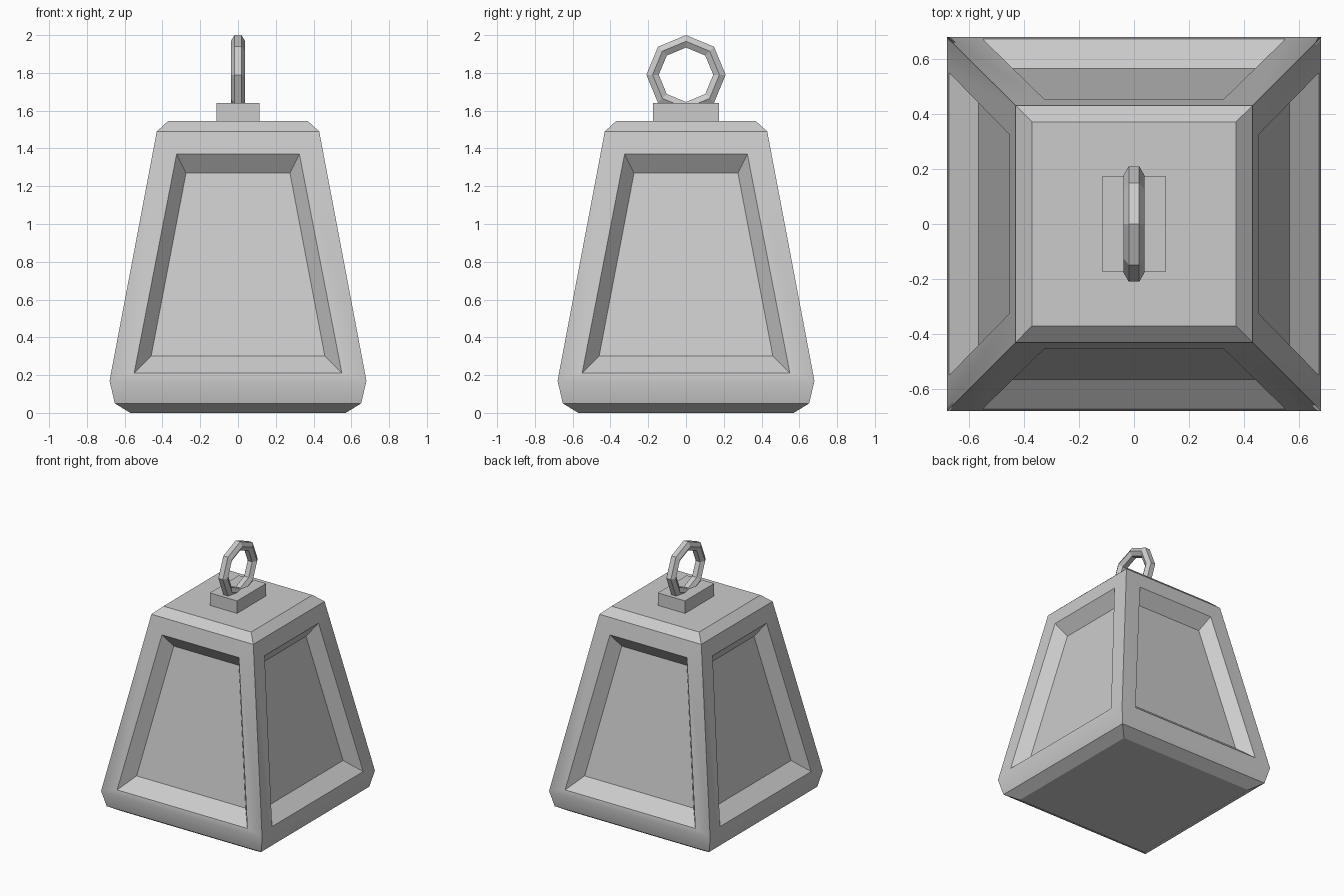
import bpy, bmesh
from math import cos, sin, pi
from mathutils import Matrix, Vector

if "Cube" in bpy.data.objects:
    bpy.data.objects.remove(bpy.data.objects["Cube"])


def finish(bm, name, smooth=False):
    bmesh.ops.remove_doubles(bm, verts=bm.verts, dist=1e-4)
    bmesh.ops.recalc_face_normals(bm, faces=bm.faces)
    mesh = bpy.data.meshes.new(name)
    bm.to_mesh(mesh)
    bm.free()
    ob = bpy.data.objects.new(name, mesh)
    bpy.context.collection.objects.link(ob)
    if smooth:
        bpy.ops.object.select_all(action='DESELECT')
        ob.select_set(True)
        bpy.context.view_layer.objects.active = ob
        bpy.ops.object.shade_smooth_by_angle(angle=pi / 6)
    return ob


# Tapered body: square profile as (half width, height), bottom to top
profile = [(0.57, 0.0), (0.652, 0.05), (0.68, 0.17), (0.43, 1.49), (0.37, 1.545)]
WALL = 2  # profile segment that carries the recessed panels
DEPTH = 0.09


def wall_y(z):
    (w0, z0), (w1, z1) = profile[WALL], profile[WALL + 1]
    return -(w0 + (w1 - w0) * (z - z0) / (z1 - z0))


def panel(w_bottom, z_bottom, w_top, z_top, depth):
    yb, yt = wall_y(z_bottom) + depth, wall_y(z_top) + depth
    return [Vector((-w_bottom, yb, z_bottom)), Vector((w_bottom, yb, z_bottom)),
            Vector((w_top, yt, z_top)), Vector((-w_top, yt, z_top))]


def side_faces():
    for i, ((w0, z0), (w1, z1)) in enumerate(zip(profile, profile[1:])):
        outline = [Vector((-w0, -w0, z0)), Vector((w0, -w0, z0)),
                   Vector((w1, -w1, z1)), Vector((-w1, -w1, z1))]
        if i != WALL:
            yield outline
            continue
        rim = panel(0.55, 0.21, 0.325, 1.37, 0)
        floor = panel(0.46, 0.30, 0.275, 1.27, DEPTH)
        for a, b in ((outline, rim), (rim, floor)):
            for k in range(4):
                n = (k + 1) % 4
                yield [a[k], a[n], b[n], b[k]]
        yield floor


bm = bmesh.new()
for side in range(4):
    rot = Matrix.Rotation(side * pi / 2, 3, 'Z')
    for face in side_faces():
        bm.faces.new([bm.verts.new(rot @ p) for p in face])
for w, z in (profile[0], profile[-1]):
    bm.faces.new([bm.verts.new((x * w, y * w, z))
                  for x, y in ((-1, -1), (1, -1), (1, 1), (-1, 1))])
finish(bm, "weight_body", smooth=True)

# Mounting block on top
bm = bmesh.new()
bmesh.ops.create_cube(bm, size=1, matrix=Matrix.Translation((0, 0, 1.59))
                      @ Matrix.Diagonal((0.23, 0.35, 0.1, 1)))
finish(bm, "mounting_block")

# Octagonal ring with a hexagonal cross-section, standing in the YZ plane
bm = bmesh.new()
MAJOR, MINOR, N, M = 0.177, 0.038, 8, 6
rings = []
for i in range(N):
    a = 2 * pi * i / N
    ring = []
    for j in range(M):
        b = 2 * pi * j / M
        r = MAJOR + MINOR * sin(b)
        ring.append(bm.verts.new((MINOR * cos(b), r * cos(a), 1.79 + r * sin(a))))
    rings.append(ring)
for i in range(N):
    p, q = rings[i], rings[(i + 1) % N]
    for j in range(M):
        n = (j + 1) % M
        bm.faces.new((p[j], p[n], q[n], q[j]))
finish(bm, "hanging_ring")
